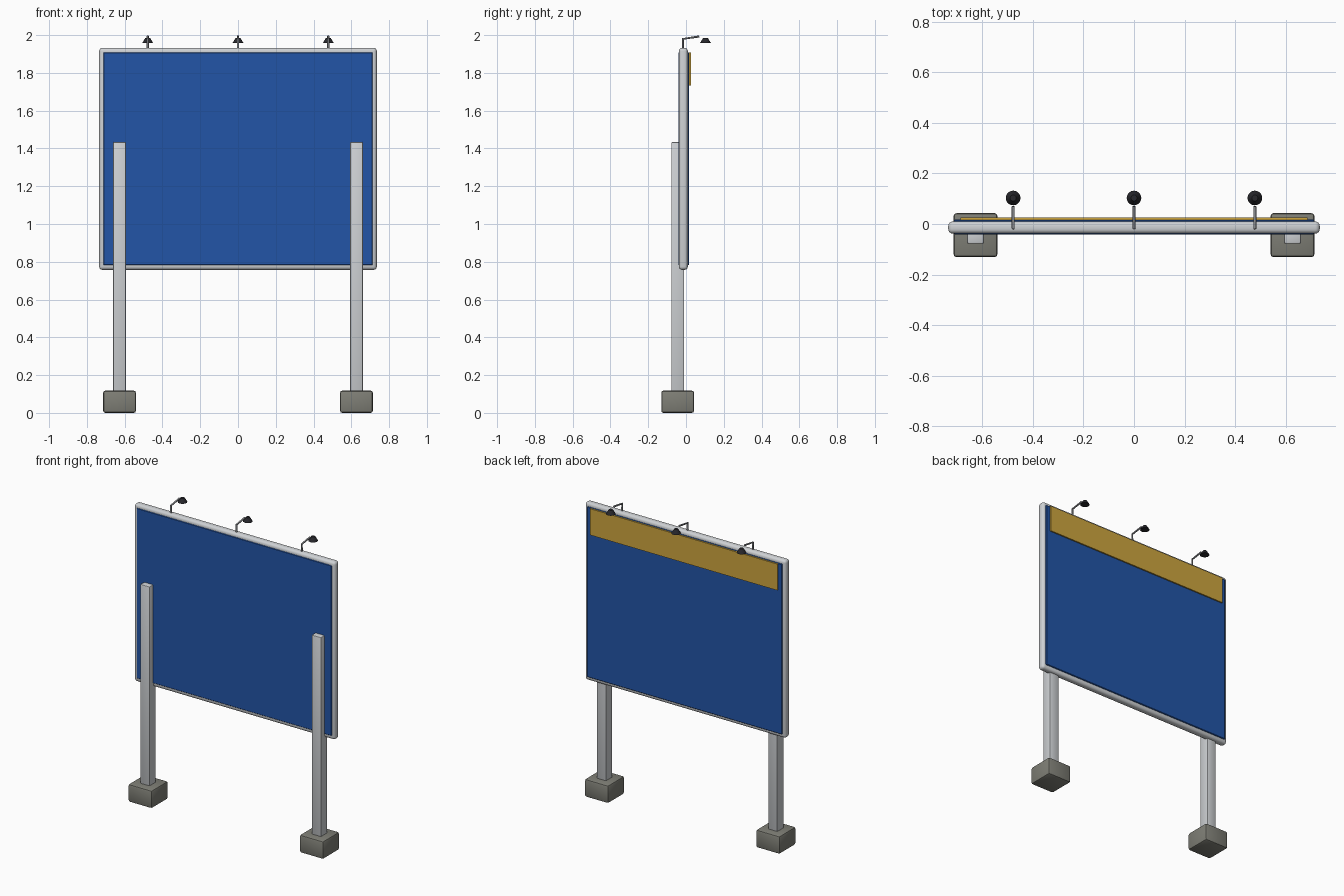
import bpy
import bmesh
import math
from mathutils import Matrix, Vector

cube = bpy.data.objects.get("Cube")
if cube:
    bpy.data.objects.remove(cube, do_unlink=True)


def material(name, rgb, roughness=0.6):
    mat = bpy.data.materials.new(name)
    mat.use_nodes = True
    color = (*rgb, 1)
    mat.diffuse_color = color
    shader = mat.node_tree.nodes["Principled BSDF"]
    shader.inputs["Base Color"].default_value = color
    shader.inputs["Roughness"].default_value = roughness
    return mat


METAL = material("light metal", (0.62, 0.64, 0.66))
ARM_METAL = material("arm metal", (0.3, 0.31, 0.33))
BLUE = material("blue panel", (0.016, 0.09, 0.39))
GOLD = material("gold strip", (0.62, 0.38, 0.05))
CONCRETE = material("concrete", (0.21, 0.21, 0.18))
BLACK = material("black lamp", (0.02, 0.02, 0.025))


def finish(obj, mat):
    obj.data.materials.append(mat)
    bpy.ops.object.select_all(action="DESELECT")
    obj.select_set(True)
    bpy.context.view_layer.objects.active = obj
    bpy.ops.object.shade_smooth_by_angle(angle=math.radians(35))
    return obj


def mesh_object(name, bm, mat):
    mesh = bpy.data.meshes.new(name)
    bm.to_mesh(mesh)
    bm.free()
    obj = bpy.data.objects.new(name, mesh)
    bpy.context.collection.objects.link(obj)
    return finish(obj, mat)


def box(name, low, high, mat, bevel=0.0, segments=3):
    """Box between two corners with rounded edges."""
    low, high = Vector(low), Vector(high)
    bm = bmesh.new()
    bmesh.ops.create_cube(bm, size=1)
    bmesh.ops.scale(bm, vec=high - low, verts=bm.verts)
    bmesh.ops.translate(bm, vec=(low + high) / 2, verts=bm.verts)
    if bevel:
        bmesh.ops.bevel(bm, geom=bm.edges[:], offset=bevel, segments=segments,
                        profile=0.5, affect="EDGES")
    return mesh_object(name, bm, mat)


def tube(name, points, radius, mat):
    """Round rod following a path, converted to a mesh."""
    curve = bpy.data.curves.new(name, "CURVE")
    curve.dimensions = "3D"
    curve.bevel_depth = radius
    curve.bevel_resolution = 3
    curve.use_fill_caps = True
    spline = curve.splines.new("POLY")
    spline.points.add(len(points) - 1)
    for point, co in zip(spline.points, points):
        point.co = (*co, 1)
    obj = bpy.data.objects.new(name, curve)
    bpy.context.collection.objects.link(obj)
    bpy.ops.object.select_all(action="DESELECT")
    obj.select_set(True)
    bpy.context.view_layer.objects.active = obj
    bpy.ops.object.convert(target="MESH")
    return finish(bpy.context.object, mat)


# Board: rounded frame, panel standing proud on both sides, strip at the back
box("frame", (-0.735, -0.038, 0.757), (0.735, 0.01, 1.933), METAL, 0.018, 4)
box("panel", (-0.713, -0.041, 0.783), (0.713, 0.017, 1.909), BLUE, 0.003, 1)
box("header_strip", (-0.686, 0.016, 1.733), (0.686, 0.026, 1.907), GOLD)

# Posts on concrete footings
for side, sx in (("left", 1), ("right", -1)):
    x, y = sx * 0.627, -0.044
    box(f"{side}_post", (x - 0.034, y - 0.034, 0.1), (x + 0.034, y + 0.034, 1.434),
        METAL, 0.006, 2)
    box(f"{side}_footing", (x - 0.087, y - 0.087, 0), (x + 0.087, y + 0.087, 0.118),
        CONCRETE, 0.012, 2)

# Lamps reaching over the back
for side, x in (("left", 0.478), ("middle", 0), ("right", -0.478)):
    tube(f"{side}_lamp_arm",
         [(x, -0.016, 1.92), (x, -0.016, 1.98), (x, 0.07, 1.993)], 0.006, ARM_METAL)
    bm = bmesh.new()
    bmesh.ops.create_cone(bm, cap_ends=True, segments=20, radius1=0.029,
                          radius2=0.012, depth=0.028,
                          matrix=Matrix.Translation((x, 0.103, 1.972)))
    mesh_object(f"{side}_lamp_shade", bm, BLACK)
